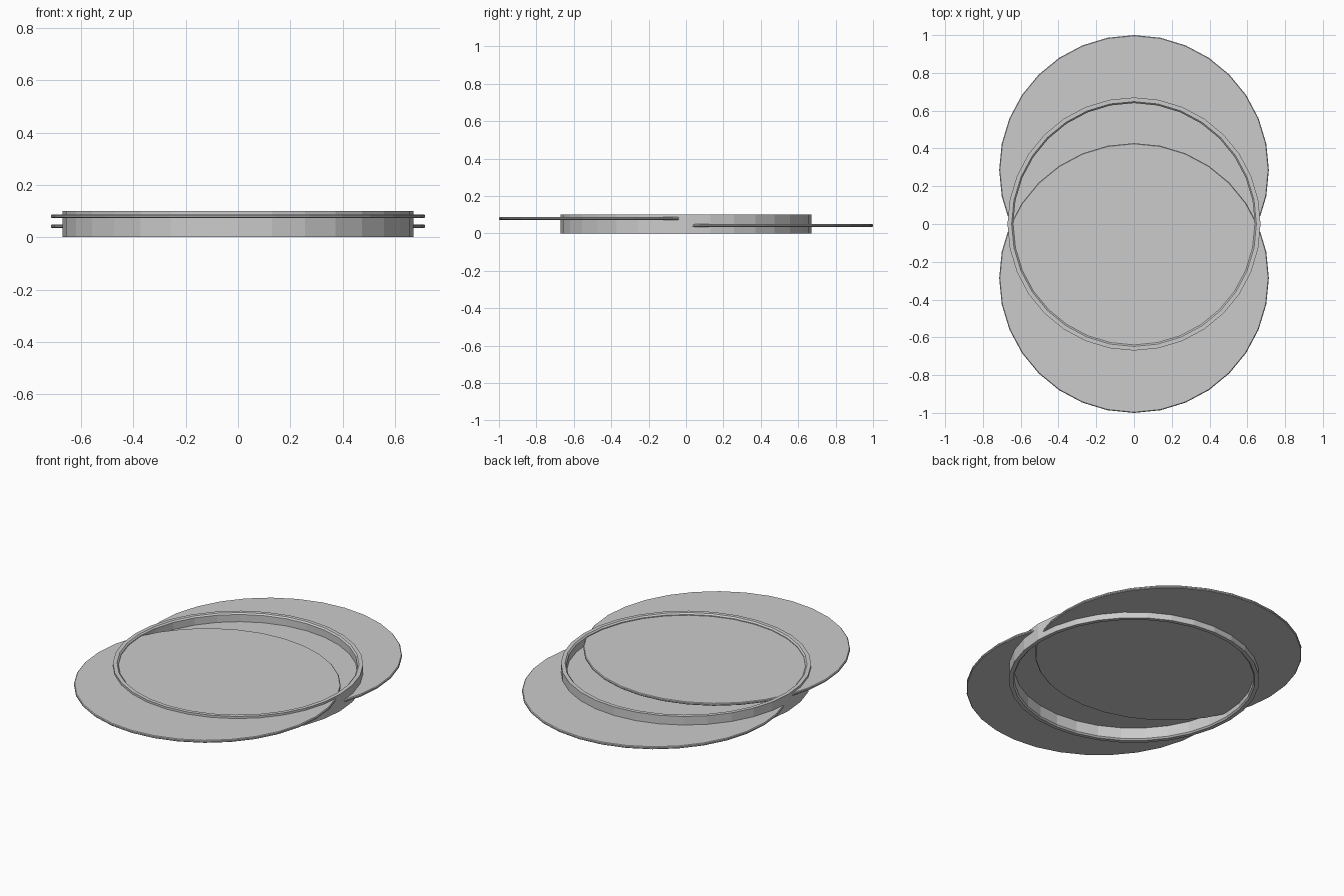
import bpy, bmesh, math

if "Cube" in bpy.data.objects:
    bpy.data.objects.remove(bpy.data.objects["Cube"])

SIDES = 32


def lathe(name, profile, y=0.0, closed=True):
    """Revolve an (r, z) profile about z; open profiles get flat end caps."""
    bm = bmesh.new()
    loops = []
    for r, z in profile:
        loops.append([bm.verts.new((r * math.cos(2 * math.pi * i / SIDES),
                                    r * math.sin(2 * math.pi * i / SIDES), z))
                      for i in range(SIDES)])
    pairs = list(zip(loops, loops[1:]))
    if closed:
        pairs.append((loops[-1], loops[0]))
    else:
        bm.faces.new(loops[0])
        bm.faces.new(loops[-1])
    for a, b in pairs:
        for i in range(SIDES):
            j = (i + 1) % SIDES
            bm.faces.new((a[i], a[j], b[j], b[i]))
    bmesh.ops.recalc_face_normals(bm, faces=bm.faces)
    mesh = bpy.data.meshes.new(name)
    bm.to_mesh(mesh)
    bm.free()
    ob = bpy.data.objects.new(name, mesh)
    ob.location.y = y
    bpy.context.collection.objects.link(ob)
    return ob


# Upright ring with softened inner edges
lathe("ring_band", [(0.67, 0), (0.67, 0.1), (0.648, 0.1), (0.64, 0.092),
                    (0.64, 0.008), (0.648, 0)])

# Two thin overlapping discs, the front one above the back one
for name, y, z in (("upper_front_disc", -0.286, 0.08),
                   ("lower_back_disc", 0.286, 0.042)):
    h, r, b = 0.0075, 0.714, 0.004
    lathe(name, [(r - b, z - h), (r, z - h + b), (r, z + h - b), (r - b, z + h)],
          y, closed=False)
